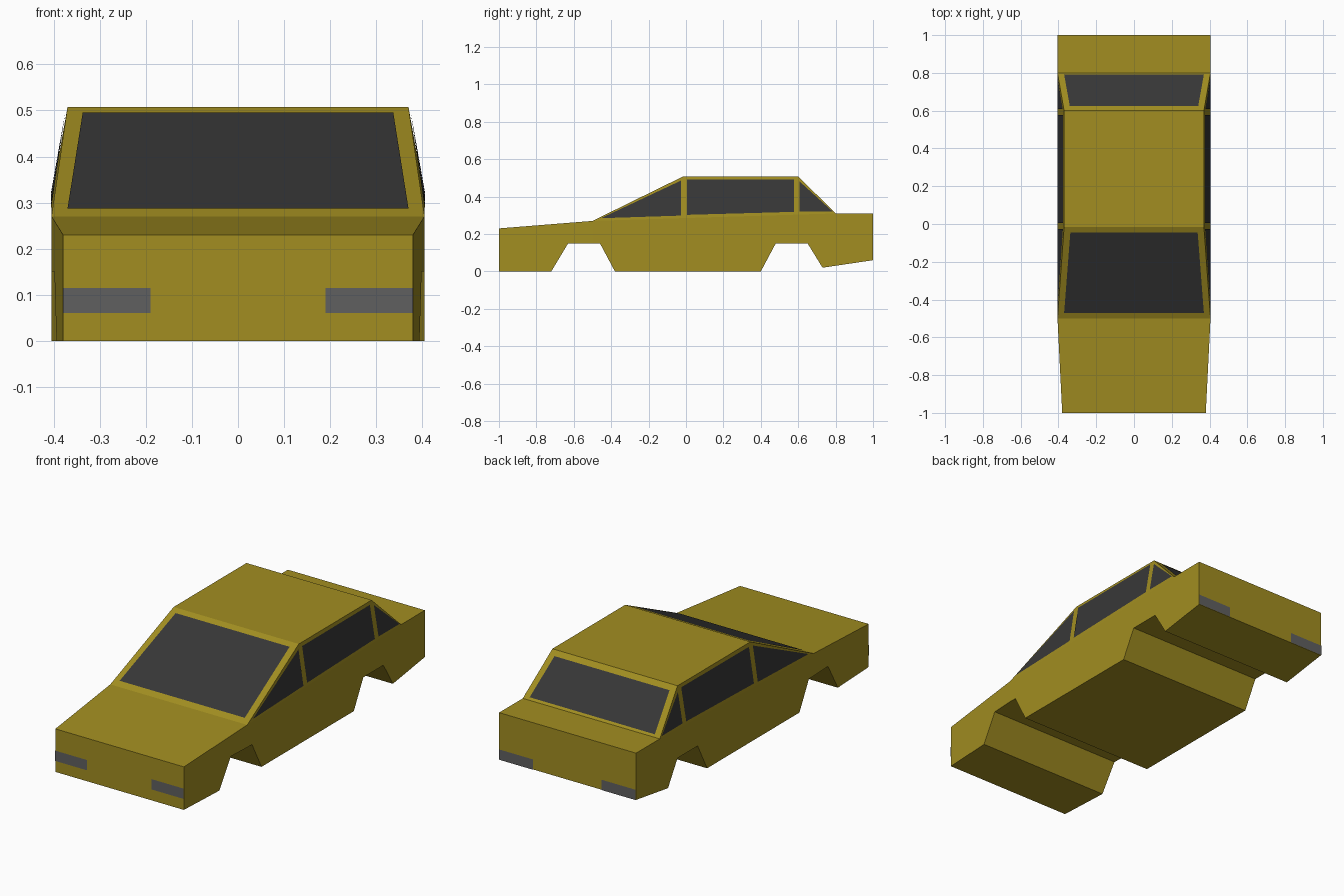
import bpy, bmesh
from mathutils import Vector

if "Cube" in bpy.data.objects:
    bpy.data.objects.remove(bpy.data.objects["Cube"])


def material(name, rgb):
    m = bpy.data.materials.new(name)
    m.diffuse_color = (*rgb, 1)
    m.use_nodes = True
    m.node_tree.nodes["Principled BSDF"].inputs["Base Color"].default_value = m.diffuse_color
    return m


PAINT = material("mustard_paint", (0.36, 0.27, 0.015))
GLASS = material("dark_glass", (0.038, 0.038, 0.038))
LAMP = material("grey_lamp", (0.115, 0.115, 0.115))

WIDE, NOSE, ROOF = 0.405, 0.38, 0.37          # half widths
BELT_A, BELT_B, TOP = (-0.5, 0.27), (0.8, 0.31), 0.508


def finish(bm, name, mat):
    bmesh.ops.recalc_face_normals(bm, faces=bm.faces)
    me = bpy.data.meshes.new(name)
    bm.to_mesh(me)
    bm.free()
    me.materials.append(mat)
    ob = bpy.data.objects.new(name, me)
    bpy.context.collection.objects.link(ob)
    return ob


def bisect(bm, co, no):
    bmesh.ops.bisect_plane(bm, geom=bm.verts[:] + bm.edges[:] + bm.faces[:],
                           dist=1e-4, plane_co=co, plane_no=no)


# Body: side profile with wheel arches, extruded, then tapered at nose and roof
profile = [(-1, 0), (-1, 0.23), BELT_A, (-0.015, TOP), (0.6, TOP), BELT_B,
           (1, 0.31), (1, 0.06), (0.73, 0.02), (0.65, 0.15), (0.48, 0.15),
           (0.4, 0), (-0.38, 0), (-0.46, 0.15), (-0.63, 0.15), (-0.72, 0)]
bm = bmesh.new()
side = bm.faces.new([bm.verts.new((-WIDE, y, z)) for y, z in profile])
ext = bmesh.ops.extrude_face_region(bm, geom=[side], use_keep_orig=True)
bmesh.ops.translate(bm, vec=(2 * WIDE, 0, 0),
                    verts=[g for g in ext["geom"] if isinstance(g, bmesh.types.BMVert)])
bisect(bm, (0, BELT_A[0], 0), (0, 1, 0))
bisect(bm, (0, *BELT_A), (0, BELT_A[1] - BELT_B[1], BELT_B[0] - BELT_A[0]))
for v in bm.verts:
    s = 1 if v.co.x > 0 else -1
    if v.co.z > 0.4:
        v.co.x = s * ROOF
    elif v.co.y < -0.5:
        v.co.x = s * (WIDE + (NOSE - WIDE) * (-0.5 - v.co.y) / 0.5)
finish(bm, "car_body", PAINT)


def panel(name, pts, mat, out):
    """Flat panel lying just outside the body surface."""
    bm = bmesh.new()
    out = Vector(out).normalized() * 0.003
    f = bm.faces.new([bm.verts.new(Vector(p) + out) for p in pts])
    f.normal_update()
    if f.normal.dot(out) < 0:
        f.normal_flip()
    me = bpy.data.meshes.new(name)
    bm.to_mesh(me)
    bm.free()
    me.materials.append(mat)
    bpy.context.collection.objects.link(bpy.data.objects.new(name, me))


# Windscreen and rear window
def cross_window(name, low, high, wl, wh, out):
    panel(name, [(-wl, *low), (wl, *low), (wh, *high), (-wh, *high)], GLASS, out)


cross_window("windscreen", (-0.47, 0.285), (-0.044, 0.493), 0.37, 0.337, (0, -0.24, 0.48))
cross_window("rear_window", (0.79, 0.32), (0.623, 0.484), 0.37, 0.34, (0, 0.2, 0.2))


# Side windows follow the inward lean of the cabin
def cabin_x(y, z):
    base = BELT_A[1] + (BELT_B[1] - BELT_A[1]) * (y - BELT_A[0]) / (BELT_B[0] - BELT_A[0])
    return WIDE + (ROOF - WIDE) * (z - base) / (TOP - base)


side_windows = {
    "front_quarter_window": [(-0.455, 0.284), (-0.027, 0.298), (-0.027, 0.485)],
    "door_window": [(0.005, 0.302), (0.577, 0.318), (0.577, 0.492), (0.005, 0.49)],
    "rear_quarter_window": [(0.608, 0.319), (0.785, 0.319), (0.608, 0.48)],
}
for s, label in ((-1, "left"), (1, "right")):
    for name, pts in side_windows.items():
        panel(f"{label}_{name}", [(s * cabin_x(y, z), y, z) for y, z in pts],
              GLASS, (s, 0, 0.15))
    # Head and tail lamps
    for name, y, x0, x1 in (("headlamp", -1, 0.19, NOSE), ("tail_lamp", 1, 0.203, WIDE)):
        panel(f"{label}_{name}", [(s * x0, y, 0.06), (s * x1, y, 0.06),
                                  (s * x1, y, 0.115), (s * x0, y, 0.115)], LAMP, (0, y, 0))
